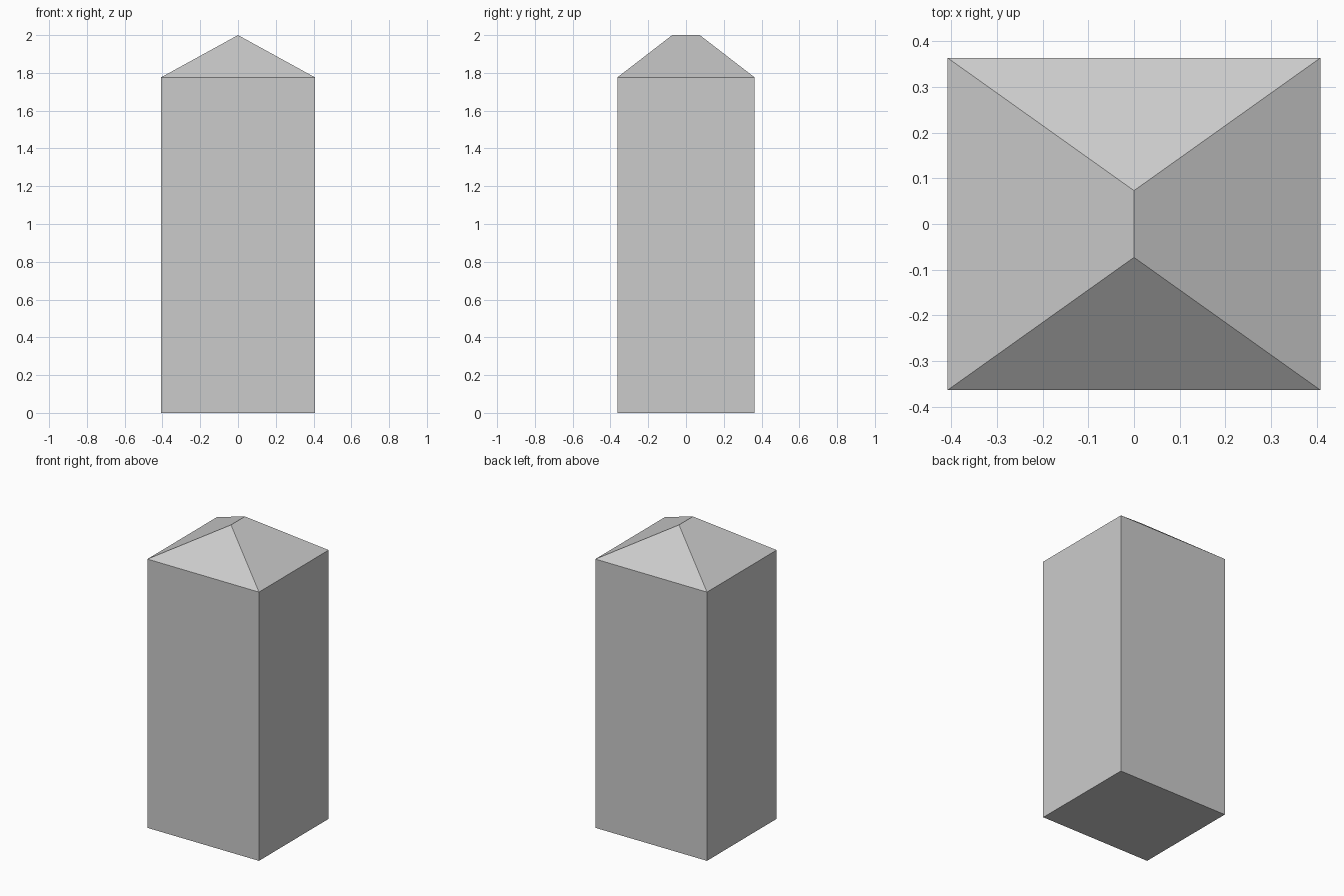
import bpy
import bmesh
from mathutils import Matrix

if "Cube" in bpy.data.objects:
    bpy.data.objects.remove(bpy.data.objects["Cube"])

HALF_X, HALF_Y = 0.408, 0.3635
EAVE_Z, TOP_Z = 1.776, 2.0
RIDGE_HALF = 0.073

bm = bmesh.new()

# Tower body: a box standing on the ground
place = Matrix.Translation((0, 0, EAVE_Z / 2)) @ Matrix.Diagonal((2 * HALF_X, 2 * HALF_Y, EAVE_Z, 1))
bmesh.ops.create_cube(bm, size=1, matrix=place)

# Hipped roof: extrude the top face and pinch it into a ridge along y
top = max(bm.faces, key=lambda f: f.calc_center_median().z)
extruded = bmesh.ops.extrude_discrete_faces(bm, faces=[top])["faces"][0]
for v in extruded.verts:
    v.co = (0, RIDGE_HALF if v.co.y > 0 else -RIDGE_HALF, TOP_Z)
bmesh.ops.remove_doubles(bm, verts=bm.verts[:], dist=0.0001)
bmesh.ops.recalc_face_normals(bm, faces=bm.faces[:])

mesh = bpy.data.meshes.new("hip_roof_tower")
bm.to_mesh(mesh)
bm.free()
bpy.context.collection.objects.link(bpy.data.objects.new("hip_roof_tower", mesh))
